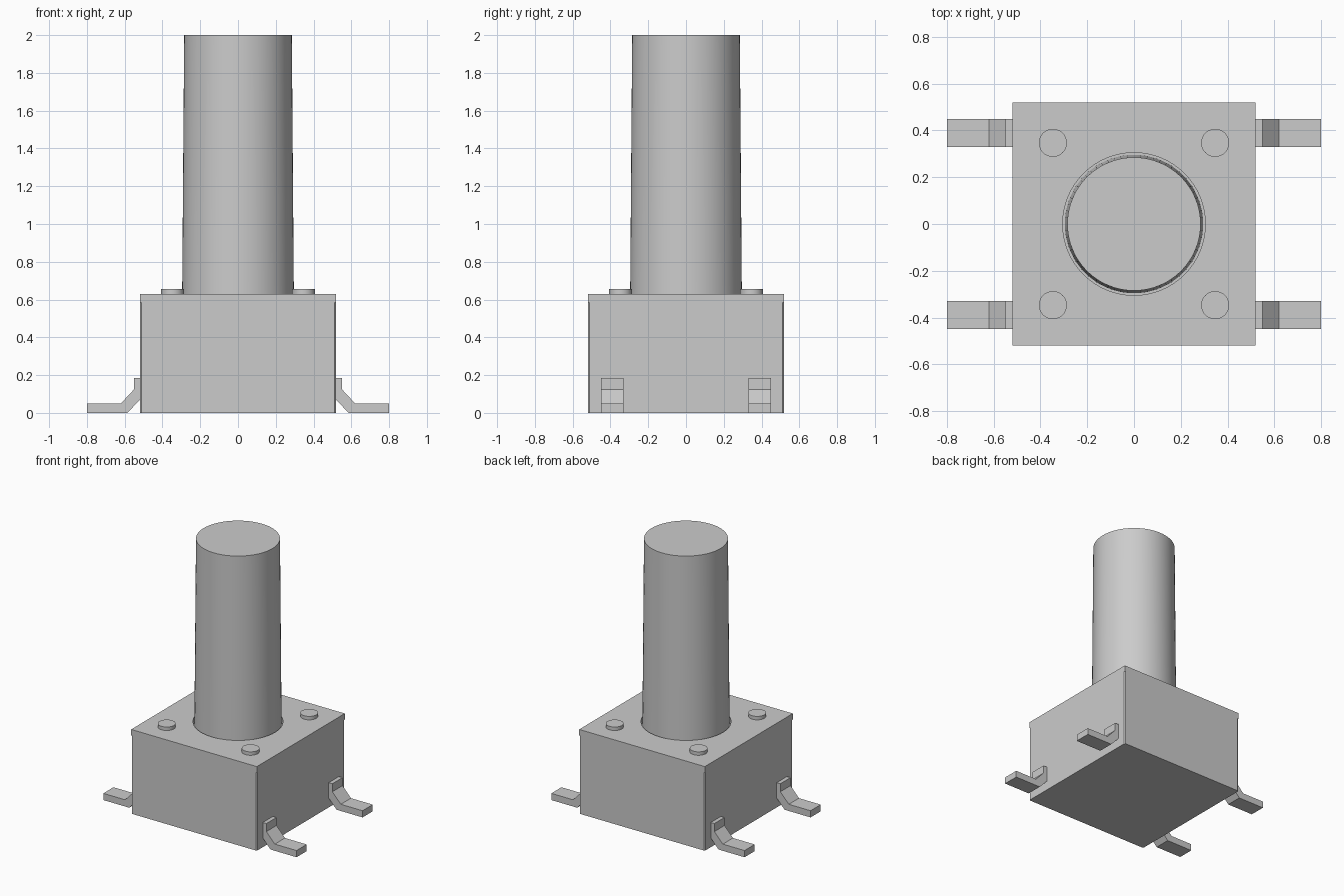
import bpy
import bmesh
from mathutils import Matrix

cube = bpy.data.objects.get("Cube")
if cube:
    bpy.data.objects.remove(cube, do_unlink=True)

grey = bpy.data.materials.new("plain grey")
grey.use_nodes = True
grey.diffuse_color = (0.6, 0.6, 0.6, 1)
grey.node_tree.nodes["Principled BSDF"].inputs["Base Color"].default_value = (0.6, 0.6, 0.6, 1)


def add_object(name, bm, smooth=False):
    bmesh.ops.recalc_face_normals(bm, faces=bm.faces)
    mesh = bpy.data.meshes.new(name)
    bm.to_mesh(mesh)
    bm.free()
    mesh.materials.append(grey)
    obj = bpy.data.objects.new(name, mesh)
    bpy.context.collection.objects.link(obj)
    if smooth:
        bpy.ops.object.select_all(action='DESELECT')
        obj.select_set(True)
        bpy.context.view_layer.objects.active = obj
        bpy.ops.object.shade_smooth_by_angle()
    return obj


def box(name, half, z0, z1, chamfer=0):
    bm = bmesh.new()
    bmesh.ops.create_cube(bm, size=1)
    bm.transform(Matrix.Translation((0, 0, (z0 + z1) / 2))
                 @ Matrix.Diagonal((2 * half, 2 * half, z1 - z0, 1)))
    if chamfer:
        upright = [e for e in bm.edges if abs(e.verts[0].co.z - e.verts[1].co.z) > 0.1]
        bmesh.ops.bevel(bm, geom=upright, offset=chamfer, segments=1, affect='EDGES')
    return add_object(name, bm)


def cylinder(name, r0, r1, z0, z1, x=0, y=0, sides=64):
    bm = bmesh.new()
    bmesh.ops.create_cone(bm, cap_ends=True, segments=sides, radius1=r0, radius2=r1,
                          depth=z1 - z0,
                          matrix=Matrix.Translation((x, y, (z0 + z1) / 2)))
    return add_object(name, bm, True)


# Housing with slightly chamfered uprights, and a square lid
box("housing", 0.52, 0, 0.585, 0.008)
lid = box("lid", 0.52, 0.585, 0.63)

# Round opening in the lid
cutter = cylinder("opening_cutter", 0.305, 0.305, 0.5, 0.7)
cutter.hide_render = True
cutter.hide_viewport = True
cut = lid.modifiers.new("opening", 'BOOLEAN')
cut.operation = 'DIFFERENCE'
cut.solver = 'EXACT'
cut.object = cutter

# Tall, slightly tapered plunger
cylinder("plunger", 0.296, 0.285, 0.585, 2.0)

# Bent lead outline in x and z
lead_profile = [(0.515, 0.185), (0.55, 0.185), (0.55, 0.125), (0.62, 0.05),
                (0.8, 0.05), (0.8, 0), (0.585, 0), (0.515, 0.075)]

# One rivet and one lead at each corner
for sx, side in ((1, "left"), (-1, "right")):
    for sy, end in ((-1, "front"), (1, "back")):
        cylinder(f"rivet_{end}_{side}", 0.06, 0.06, 0.625, 0.656,
                 sx * 0.347, sy * 0.347, 32)
        bm = bmesh.new()
        face = bm.faces.new([bm.verts.new((sx * x, sy * 0.39 - 0.06, z))
                             for x, z in lead_profile])
        grown = bmesh.ops.extrude_face_region(bm, geom=[face])["geom"]
        bmesh.ops.translate(bm, vec=(0, 0.12, 0),
                            verts=[g for g in grown if isinstance(g, bmesh.types.BMVert)])
        add_object(f"lead_{end}_{side}", bm)
